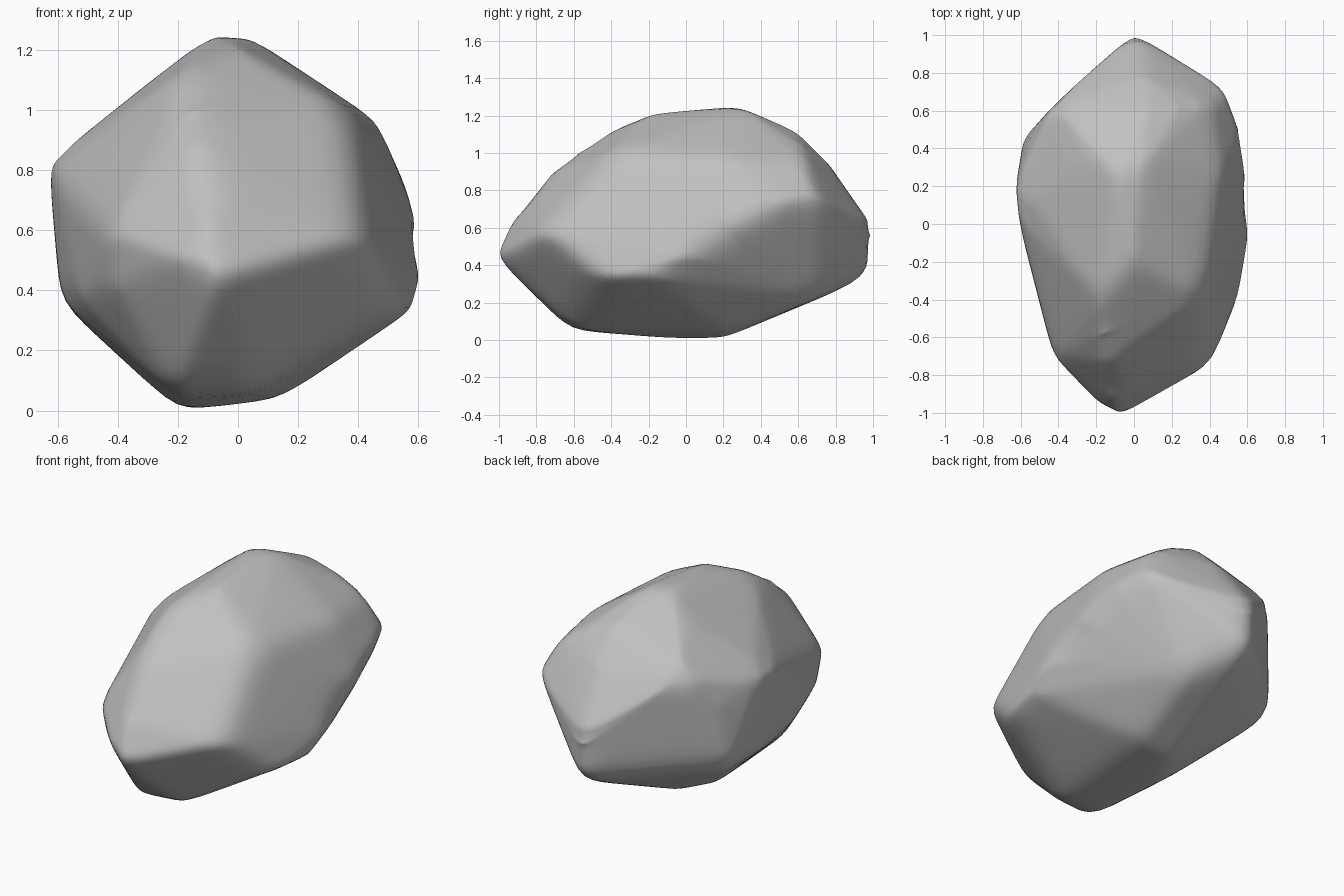
import bpy
import bmesh

cube = bpy.data.objects.get("Cube")
if cube:
    bpy.data.objects.remove(cube, do_unlink=True)

# Stone colour
stone = bpy.data.materials.new("stone_grey")
stone.use_nodes = True
colour = (0.53, 0.53, 0.53, 1)
stone.diffuse_color = colour
bsdf = stone.node_tree.nodes["Principled BSDF"]
bsdf.inputs["Base Color"].default_value = colour
bsdf.inputs["Roughness"].default_value = 0.9

# Corner points of the chipped boulder
nose = [(-.06, -1.02, .44), (-.18, -.96, .5), (-.41, -.67, .41), (-.43, -.7, .6), (.42, -.75, .58),
        (-.1, -.92, .66), (-.14, -.73, .9)]
crown = [(-.17, -.58, 1.01), (-.18, -.4, 1.13), (0, -.2, 1.21), (-.09, .27, 1.25), (.05, .3, 1.24),
         (.37, -.38, 1), (.46, .25, .97), (.4, .64, .95), (.25, .62, 1.04), (.06, .6, 1.11),
         (.05, .79, .92), (-.26, .35, 1.12)]
back_tip = [(0, 1, .62), (0, 1.01, .54), (0, 1, .34), (-.42, .64, .94), (-.2, .83, .75), (.49, .71, .76)]
flanks = [(-.63, .2, .81), (-.61, 0, .79), (-.55, .12, .89), (-.55, .46, .74), (-.59, .45, .36),
          (-.59, .1, .36), (-.53, -.28, .37), (.54, -.45, .33), (.58, -.15, .33), (.62, .02, .47),
          (.61, .25, .6), (.57, .5, .72)]
base = [(-.21, -.62, .05), (.05, -.6, .06), (-.2, 0, 0), (-.1, .21, .01), (.15, .23, .04), (.2, .7, .225)]

bm = bmesh.new()
for point in nose + crown + back_tip + flanks + base:
    bm.verts.new(point)
bmesh.ops.convex_hull(bm, input=bm.verts)
loose = [v for v in bm.verts if not v.link_faces]
bmesh.ops.delete(bm, geom=loose, context="VERTS")

# Cut the facets finely, then wear down the edges
bmesh.ops.subdivide_edges(bm, edges=bm.edges[:], cuts=9, use_grid_fill=True)
bmesh.ops.triangulate(bm, faces=bm.faces[:])
for _ in range(5):
    bmesh.ops.smooth_vert(bm, verts=bm.verts[:], factor=0.5,
                          use_axis_x=True, use_axis_y=True, use_axis_z=True)
bmesh.ops.recalc_face_normals(bm, faces=bm.faces[:])

mesh = bpy.data.meshes.new("boulder")
bm.to_mesh(mesh)
bm.free()
mesh.materials.append(stone)
mesh.shade_smooth()
boulder = bpy.data.objects.new("boulder", mesh)
bpy.context.collection.objects.link(boulder)
